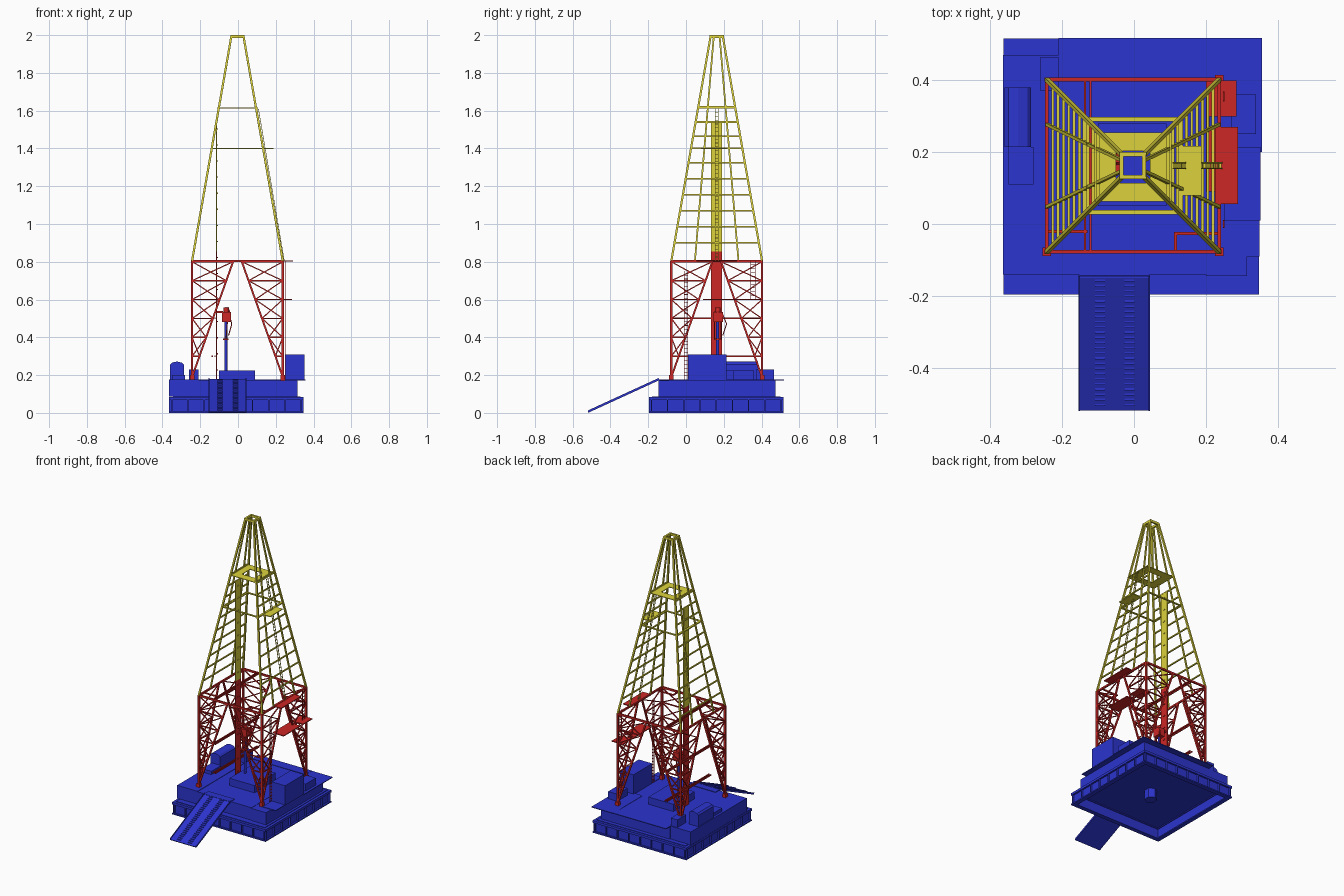
import bpy, bmesh, math
from mathutils import Vector, Matrix

def mat(name, c):
    m = bpy.data.materials.new(name)
    m.diffuse_color = (*c, 1)
    return m

BLUE = mat("blue", (0.025, 0.035, 0.62))
RED = mat("red", (0.60, 0.02, 0.018))
YELLOW = mat("yellow", (0.72, 0.65, 0.045))


class Part:
    """Collects boxes, beams and cylinders into one named mesh."""
    def __init__(self, name, material):
        self.name, self.material, self.bm = name, material, bmesh.new()

    def box(self, x0, x1, y0, y1, z0, z1):
        m = Matrix.Translation(((x0+x1)/2, (y0+y1)/2, (z0+z1)/2)) @ Matrix.Diagonal((x1-x0, y1-y0, z1-z0, 1))
        bmesh.ops.create_cube(self.bm, size=1, matrix=m)

    def beam(self, p, q, w=0.01, h=None):
        p, q = Vector(p), Vector(q)
        d = q - p
        z = d.normalized()
        x = Vector((1, 0, 0)) if abs(z.x) < 0.8 else Vector((0, 1, 0))
        y = z.cross(x).normalized()
        x = y.cross(z)
        r = Matrix((x, y, z)).transposed().to_4x4()
        m = Matrix.Translation((p+q)/2) @ r @ Matrix.Diagonal((w, h or w, d.length, 1))
        bmesh.ops.create_cube(self.bm, size=1, matrix=m)

    def cyl(self, p, r, depth, n=12, axis='Z'):
        rot = {'Z': Matrix(), 'X': Matrix.Rotation(math.pi/2, 4, 'Y'), 'Y': Matrix.Rotation(math.pi/2, 4, 'X')}[axis]
        bmesh.ops.create_cone(self.bm, cap_ends=True, segments=n, radius1=r, radius2=r, depth=depth,
                              matrix=Matrix.Translation(p) @ rot)

    def ring(self, x0, x1, y0, y1, z0, z1, w, v=None):
        v = v or w
        self.box(x0, x1, y0, y0+v, z0, z1)
        self.box(x0, x1, y1-v, y1, z0, z1)
        self.box(x0, x0+w, y0+v, y1-v, z0, z1)
        self.box(x1-w, x1, y0+v, y1-v, z0, z1)

    def ladder(self, p, q, side, w=0.012, step=0.02):
        p, q, s = Vector(p), Vector(q), Vector(side)*w
        self.beam(p-s, q-s, 0.003)
        self.beam(p+s, q+s, 0.003)
        n = int((q-p).length/step)
        for i in range(1, n):
            c = p.lerp(q, i/n)
            self.beam(c-s, c+s, 0.003)

    def done(self):
        me = bpy.data.meshes.new(self.name)
        self.bm.to_mesh(me)
        self.bm.free()
        me.materials.append(self.material)
        ob = bpy.data.objects.new(self.name, me)
        bpy.context.collection.objects.link(ob)
        return ob


# Lower base: hollow girder frame with flanges, stiffeners and ceiling
b = Part("base_frame", BLUE)
b.ring(-0.352, 0.336, -0.185, 0.505, 0, 0.084, 0.012)
for z0, z1 in ((0, 0.008), (0.068, 0.084)):
    b.ring(-0.364, 0.348, -0.197, 0.517, z0, z1, 0.03)
b.box(-0.345, 0.33, -0.18, 0.5, 0.074, 0.088)
for i in range(9):
    t = i/8
    x, y = -0.35+t*0.684, -0.183+t*0.686
    for yy in (-0.191, 0.511):
        b.box(x-0.003, x+0.003, yy-0.006, yy+0.006, 0.005, 0.07)
    for xx in (-0.358, 0.342):
        b.box(xx-0.006, xx+0.006, y-0.003, y+0.003, 0.005, 0.07)
b.done()
w = Part("wellhead", BLUE)
w.cyl((-0.003, 0.16, 0.045), 0.04, 0.07, 6)
w.done()

# Upper substructure and overhanging deck plates
s = Part("substructure", BLUE)
s.box(-0.21, 0.2, -0.14, 0.475, 0.086, 0.174)
s.box(-0.365, -0.21, -0.14, 0.47, 0.086, 0.173)
s.box(0.2, 0.315, -0.145, 0.475, 0.086, 0.172)
s.done()
d = Part("deck_plates", BLUE)
d.box(-0.21, 0.2, 0.45, 0.518, 0.172, 0.177)
d.box(0.19, 0.357, 0.2, 0.518, 0.171, 0.176)
d.box(0.25, 0.35, -0.09, 0.2, 0.171, 0.176)
d.box(-0.365, -0.21, -0.14, 0.47, 0.172, 0.177)
d.box(-0.155, 0.045, -0.15, -0.1, 0.172, 0.178)
d.done()

# Drill floor, cabins
f = Part("drill_floor", BLUE)
f.box(-0.1, 0.09, 0.05, 0.28, 0.174, 0.224)
f.done()
c = Part("control_cabin", BLUE)
c.box(0.25, 0.352, 0.01, 0.215, 0.174, 0.308)
c.done()
e = Part("side_units", BLUE)
e.box(-0.26, -0.21, 0.37, 0.465, 0.174, 0.23)
e.box(0.27, 0.34, 0.25, 0.36, 0.174, 0.225)
e.done()

# Round-topped tank along the left edge
t = Part("tank_housing", BLUE)
prof = [(-0.36, 0.172), (-0.36, 0.255), (-0.35, 0.266), (-0.323, 0.272), (-0.297, 0.266), (-0.287, 0.255), (-0.287, 0.172)]
front = t.bm.faces.new([t.bm.verts.new((x, 0.215, z)) for x, z in prof])
ext = bmesh.ops.extrude_face_region(t.bm, geom=[front])
bmesh.ops.translate(t.bm, vec=(0, 0.165, 0), verts=[v for v in ext['geom'] if isinstance(v, bmesh.types.BMVert)])
bmesh.ops.recalc_face_normals(t.bm, faces=t.bm.faces)
t.box(-0.35, -0.28, 0.11, 0.215, 0.172, 0.20)
t.done()

# Front ramp with two rows of treads
r = Part("ramp", BLUE)
top, bot = Vector((0, -0.143, 0.176)), Vector((0, -0.518, 0.004))
off = Vector((-0.055, 0, 0))
r.beam(top+off, bot+off, 0.2, 0.006)
for x in (-0.153, 0.043):
    r.beam(top+Vector((x, 0, 0.003)), bot+Vector((x, 0, 0.003)), 0.004, 0.012)
for i in range(1, 26):
    p = top.lerp(bot, i/26)
    for x in (-0.095, -0.013):
        r.box(x-0.014, x+0.014, p.y-0.003, p.y+0.003, p.z, p.z+0.007)
r.done()

# Lower tower: four faces, each with two tapered lattice legs
CX, CY, H = -0.003, 0.1625, 0.24
Z0, Z1, Z2 = 0.175, 0.805, 1.995
L = Part("lower_tower", RED)
for k in range(4):
    rot = Matrix.Rotation(k*math.pi/2, 3, 'Z')
    def P(u, z):
        return rot @ Vector((u*H, -H, 0)) + Vector((CX, CY, z))
    L.beam(P(-1, Z0), P(-1, Z1), 0.012)
    L.beam(P(-1, Z1), P(1, Z1), 0.01)
    for sg in (-1, 1):
        def inner(z):
            return P(sg*(1 - 0.91*(z-0.19)/(Z1-0.19)), z)
        L.beam(inner(0.19), inner(Z1), 0.01)
        rows = [0.3, 0.4, 0.5, 0.6, 0.7, 0.8]
        for i, z in enumerate(rows):
            L.beam(P(sg, z), inner(z), 0.007)
            if i:
                L.beam(P(sg, rows[i-1]), inner(z), 0.006)
                L.beam(inner(rows[i-1]), P(sg, z), 0.006)
    foot = P(-1, Z0)
    L.box(foot.x-0.012, foot.x+0.012, foot.y-0.012, foot.y+0.012, 0.172, 0.2)
L.done()

# Mast supports spanning the tower
m = Part("mast_supports", RED)
for z in (0.3, 0.5, 0.805):
    for x in (-0.136, -0.121):
        m.box(x-0.003, x+0.003, CY-H, CY+H, z-0.004, z+0.004)
m.box(-0.245, -0.13, -0.025, -0.017, 0.797, 0.805)
m.box(0.115, 0.24, -0.03, -0.022, 0.797, 0.805)
m.box(0.112, 0.12, -0.077, -0.022, 0.797, 0.805)
m.done()

# Upper tapered tower, rungs on left and right faces only
U = Part("upper_tower", YELLOW)
def edge(sx, v, z):
    k = (z-Z1)/(Z2-Z1)
    h = H + (0.032-H)*k
    return Vector((CX+sx*h, CY+v*h, z))
for sx in (-1, 1):
    for v in (-1, -0.48, 0.48, 1):
        U.beam(edge(sx, v, Z1), edge(sx, v, Z2), 0.011 if abs(v) == 1 else 0.009)
    for z in (0.9, 0.985, 1.07, 1.155, 1.24, 1.325, 1.4, 1.465, 1.54, 1.62):
        U.beam(edge(sx, -1, z), edge(sx, 1, z), 0.008)
U.ring(-0.041, 0.034, 0.125, 0.2, 1.985, 2.0, 0.012)
U.done()

# Yellow working platforms
y = Part("tower_platforms", YELLOW)
y.ring(-0.11, 0.105, 0.062, 0.255, 1.612, 1.616, 0.06, 0.052)
y.ring(-0.138, 0.132, 0.027, 0.298, 1.396, 1.402, 0.012)
y.box(0.135, 0.188, 0.08, 0.217, 1.396, 1.402)
y.done()

# Guide rail: red below, yellow above
for name, material, z0, z1 in (("guide_rail_lower", RED, 0.175, 0.855), ("guide_rail_upper", YELLOW, 0.855, 1.54)):
    g = Part(name, material)
    g.box(-0.117, -0.111, 0.132, 0.19, z0, z1)
    z = z0+0.05
    while z < z1:
        g.box(-0.111, -0.107, 0.154, 0.168, z, z+0.006)
        z += 0.085
    g.done()

# Red side platforms and ladders
p = Part("side_platforms", RED)
p.box(0.225, 0.29, 0.055, 0.27, 0.802, 0.808)
p.box(0.2, 0.285, 0.09, 0.27, 0.598, 0.604)
p.box(0.2, 0.285, 0.3, 0.4, 0.598, 0.604)
p.box(0.2, 0.21, 0.27, 0.3, 0.598, 0.604)
p.ladder((0.25, 0.355, 0.6), (0.25, 0.355, 0.805), (0, 1, 0))
p.ladder((0.25, 0.0, 0.175), (0.25, 0.0, 0.75), (0, 1, 0), 0.01)
p.done()
a = Part("tower_ladder", YELLOW)
a.ladder((0.245, CY, 0.805), (0.108, CY, 1.61), (0, 1, 0), 0.008)
a.done()

# Hanging drive unit and drill pipe
h = Part("drive_unit", RED)
h.box(-0.085, -0.038, 0.145, 0.195, 0.48, 0.535)
h.cyl((-0.062, 0.168, 0.545), 0.014, 0.025, 12)
h.beam((-0.075, 0.168, 0.53), (-0.062, 0.168, 0.56), 0.006)
h.beam((-0.042, 0.168, 0.53), (-0.055, 0.168, 0.56), 0.006)
h.box(-0.113, -0.08, 0.15, 0.18, 0.528, 0.54)
for yy in (0.15, 0.186):
    h.beam((-0.055, yy, 0.49), (-0.064, yy, 0.39), 0.005)
h.box(-0.08, -0.05, 0.148, 0.188, 0.385, 0.395)
h.beam((-0.045, 0.195, 0.52), (-0.033, 0.215, 0.47), 0.005)
h.beam((-0.033, 0.215, 0.47), (-0.05, 0.195, 0.41), 0.005)
h.done()
q = Part("drill_pipe", BLUE)
q.cyl((-0.064, 0.168, 0.35), 0.008, 0.27, 12)
q.done()
